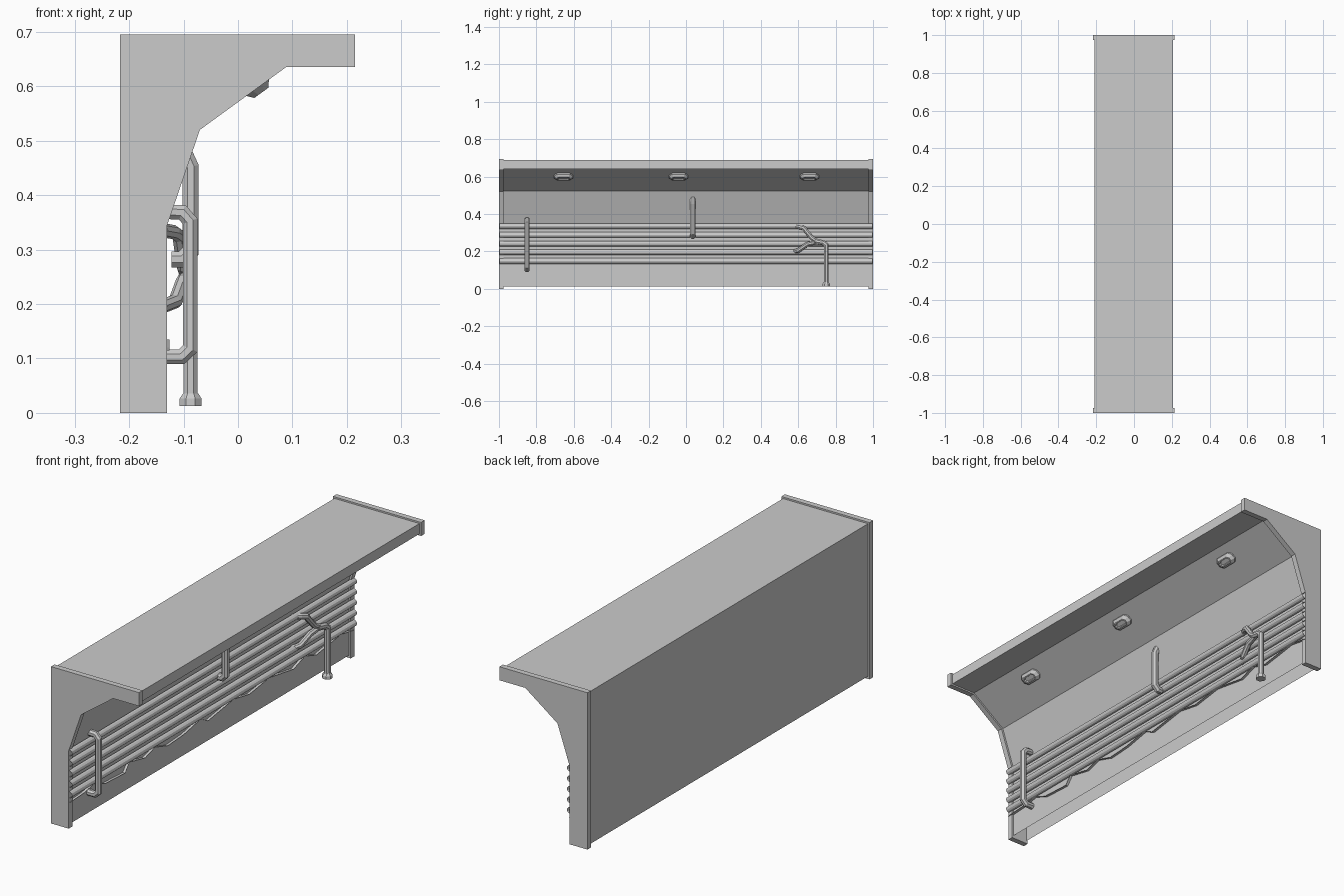
import bpy, bmesh, math
from mathutils import Vector

if "Cube" in bpy.data.objects:
    bpy.data.objects.remove(bpy.data.objects["Cube"])

grey = bpy.data.materials.new("plain_grey")
grey.use_nodes = True
grey.diffuse_color = (0.6, 0.6, 0.6, 1)
grey.node_tree.nodes["Principled BSDF"].inputs["Base Color"].default_value = (0.6, 0.6, 0.6, 1)


def finish(bm, name):
    mesh = bpy.data.meshes.new(name)
    bm.to_mesh(mesh)
    bm.free()
    mesh.materials.append(grey)
    obj = bpy.data.objects.new(name, mesh)
    bpy.context.collection.objects.link(obj)
    return obj


def sweep(name, profile, y0, y1, closed):
    """Extrude an x-z profile along y; closed profiles get end faces."""
    bm = bmesh.new()
    a, b = ([bm.verts.new((x, y, z)) for x, z in profile] for y in (y0, y1))
    n = len(profile)
    for i in range(n if closed else n - 1):
        j = (i + 1) % n
        bm.faces.new((a[i], a[j], b[j], b[i]))
    if closed:
        bm.faces.new(a)
        bm.faces.new(b)
    bmesh.ops.recalc_face_normals(bm, faces=bm.faces)
    return finish(bm, name)


def tube(name, path, radius, sides=8):
    """Faceted tube with mitred bends along a path."""
    pts = [Vector(p) for p in path]
    dirs = [(q - p).normalized() for p, q in zip(pts, pts[1:])]
    u = dirs[0].orthogonal().normalized()
    v = dirs[0].cross(u)
    bm = bmesh.new()
    rings = []
    turn = math.pi / sides
    offs = [radius * (u * math.cos(2 * turn * k + turn) + v * math.sin(2 * turn * k + turn))
            for k in range(sides)]
    ring = [pts[0] + o for o in offs]
    rings.append([bm.verts.new(p) for p in ring])
    for i in range(1, len(pts)):
        d = dirs[i - 1]
        n = (d + dirs[i]).normalized() if i < len(dirs) else d
        ring = [p + d * ((pts[i] - p).dot(n) / d.dot(n)) for p in ring]
        rings.append([bm.verts.new(p) for p in ring])
    for a, b in zip(rings, rings[1:]):
        for k in range(sides):
            j = (k + 1) % sides
            bm.faces.new((a[k], a[j], b[j], b[k]))
    bm.faces.new(rings[0])
    bm.faces.new(rings[-1])
    bmesh.ops.recalc_face_normals(bm, faces=bm.faces)
    return finish(bm, name)


# End frames
frame = [(-0.217, 0), (-0.13, 0), (-0.13, 0.345), (-0.07, 0.52),
         (0.088, 0.635), (0.215, 0.635), (0.215, 0.695), (-0.217, 0.695)]
sweep("front_end_frame", frame, -1, -0.975, True)
sweep("back_end_frame", frame, 0.975, 1, True)

# Wall and canopy shell, open underneath
shell = [(-0.21, 0.012), (-0.21, 0.688), (0.207, 0.688), (0.207, 0.642),
         (0.085, 0.642), (-0.078, 0.524), (-0.138, 0.347), (-0.138, 0.012)]
sweep("wall_shell", shell, -0.985, 0.985, False)

# Half-round wall pipes
for i in range(5):
    z = 0.335 - 0.0465 * i
    arc = [(-0.132 + 0.017 * math.cos(t), z + 0.015 * math.sin(t))
           for t in (math.pi * (k / 6 - 0.5) for k in range(7))]
    sweep(f"wall_pipe_{i + 1}", arc, -0.998, 0.998, False)

# Jagged ledge on the lower wall
jag = [(-0.998, 0.115), (-0.9, 0.12), (-0.82, 0.135), (-0.75, 0.105), (-0.61, 0.098),
       (-0.58, 0.135), (-0.47, 0.112), (-0.4, 0.133), (-0.31, 0.105), (-0.2, 0.112),
       (-0.08, 0.135), (-0.03, 0.108), (0.15, 0.135), (0.26, 0.115), (0.4, 0.135),
       (0.57, 0.108), (0.65, 0.135), (0.73, 0.11), (0.9, 0.135), (0.998, 0.118)]
bm = bmesh.new()
rows = [[bm.verts.new((x, y, z)) for x in (-0.139, -0.126)] for y, z in jag]
for a, b in zip(rows, rows[1:]):
    bm.faces.new((a[0], a[1], b[1], b[0]))
finish(bm, "jagged_ledge")

# Handle pipe and short riser
y = -0.85
tube("handle_pipe", [(-0.14, y, 0.103), (-0.104, y, 0.103), (-0.088, y, 0.118),
                     (-0.088, y, 0.352), (-0.102, y, 0.368), (-0.14, y, 0.37)], 0.0145)
y = 0.037
tube("riser_pipe", [(-0.122, y, 0.282), (-0.102, y, 0.282), (-0.087, y, 0.297),
                    (-0.087, y, 0.452), (-0.102, y, 0.485)], 0.016)

# Branching standpipe with foot
tube("standpipe", [(-0.087, 0.75, 0.02), (-0.087, 0.75, 0.235), (-0.09, 0.735, 0.247),
                   (-0.095, 0.69, 0.255)], 0.014)
tube("upper_branch", [(-0.093, 0.71, 0.25), (-0.1, 0.675, 0.27), (-0.108, 0.63, 0.325),
                      (-0.118, 0.605, 0.332), (-0.14, 0.57, 0.336)], 0.013)
tube("lower_branch", [(-0.095, 0.71, 0.252), (-0.102, 0.65, 0.24), (-0.115, 0.6, 0.205),
                      (-0.14, 0.565, 0.195)], 0.013)
bm = bmesh.new()
levels = [(0.013, 0.022), (0.026, 0.022), (0.036, 0.015)]
rings = [[bm.verts.new((-0.087 + r * math.cos((k + 0.5) * math.pi / 4),
                        0.75 + r * math.sin((k + 0.5) * math.pi / 4), z)) for k in range(8)]
         for z, r in levels]
for a, b in zip(rings, rings[1:]):
    for k in range(8):
        bm.faces.new((a[k], a[k - 7], b[k - 7], b[k]))
bm.faces.new(rings[0][::-1])
bm.faces.new(rings[-1])
finish(bm, "standpipe_foot")

# Lamps on the sloped ceiling: elongated octagons with a recessed centre
slope = Vector((0.163, 0, 0.118)).normalized()
down = Vector((slope.z, 0, -slope.x))
for i, y in enumerate((-0.655, -0.04, 0.66)):
    centre = Vector((0.034, y, 0.6))
    bm = bmesh.new()
    rings = []
    for depth, w, h in ((-0.01, 0.05, 0.026), (0.003, 0.05, 0.026), (0.015, 0.036, 0.016),
                        (0.015, 0.029, 0.011), (0.008, 0.027, 0.009)):
        shape = [(sy * a, sh * b) for sy, sh, a, b in (
            (1, 1, w * 0.7, h), (1, 1, w, h * 0.4), (1, -1, w, h * 0.4), (1, -1, w * 0.7, h),
            (-1, -1, w * 0.7, h), (-1, -1, w, h * 0.4), (-1, 1, w, h * 0.4), (-1, 1, w * 0.7, h))]
        rings.append([bm.verts.new(centre + down * depth + slope * s + Vector((0, t, 0)))
                      for t, s in shape])
    for a, b in zip(rings, rings[1:]):
        for k in range(8):
            bm.faces.new((a[k], a[k - 7], b[k - 7], b[k]))
    bm.faces.new(rings[0])
    bm.faces.new(rings[-1])
    bmesh.ops.recalc_face_normals(bm, faces=bm.faces)
    finish(bm, f"ceiling_lamp_{i + 1}")
